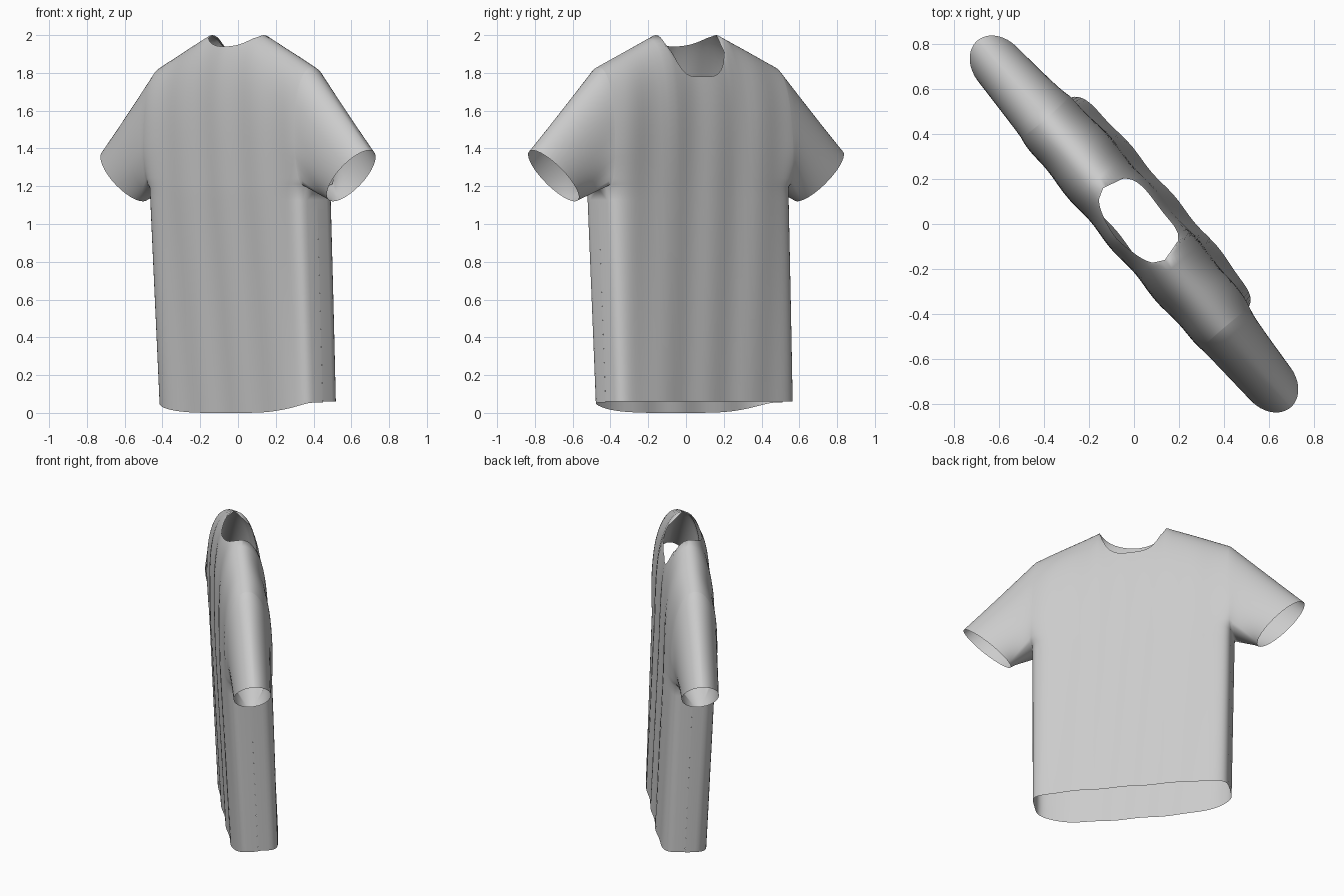
import bpy, bmesh, math
from mathutils import Vector, Matrix

if "Cube" in bpy.data.objects:
    bpy.data.objects.remove(bpy.data.objects["Cube"])

ARMPIT, NECK_U = 1.19, 0.21
bm = bmesh.new()


def lerp(a, b, f):
    return a + (b - a) * f


def add_grid(rows):
    """Skin a list of point rows with quads."""
    vs = [[bm.verts.new(p) for p in r] for r in rows]
    for a, b in zip(vs, vs[1:]):
        for i in range(len(a) - 1):
            bm.faces.new((a[i], a[i + 1], b[i + 1], b[i]))


def roof(u):
    """Shoulder line height, continued over the neck."""
    return 2.0 + (NECK_U - u) * 0.2 if u < NECK_U else lerp(2.0, 1.83, (u - NECK_U) / 0.40)


def top_edge(u, side):
    a = u / NECK_U
    if a >= 0.9999:
        return roof(u)
    return 1.78 + 0.22 * a ** 4 if side > 0 else 1.94 + 0.06 * a ** 2.5


def panel_point(s, row, side):
    """Point on the front (side=1) or back (side=-1) panel; row 0..1 torso, 1..2 chest."""
    a = abs(s)
    if row <= 1:
        hem = 0.06 if side > 0 else 0.055 * a ** 4
        z = lerp(hem, ARMPIT, row)
        w, mid, h = lerp(0.615, 0.625, row), lerp(0.065, 0.015, row), lerp(0.148, 0.155, row)
        k, top = 1.0, 1.0
    else:
        t = row - 1
        w, mid, h = lerp(0.625, 0.61, t), lerp(0.015, 0.0, t), 0.155
        u = a * 0.61
        z = lerp(ARMPIT, top_edge(u, side), t)
        tau = min(1.0, (z - ARMPIT) / (roof(u) - ARMPIT))
        top = math.sqrt(max(0.0, 1 - tau ** 4))
        k = 1 - 0.6 * min(1.0, t / 0.3) ** 0.6
    edge = max(0.0, 1 - k * a ** 6) ** (1 / 5)
    fold = 1 + 0.03 * math.sin(13 * s + 1.5 * z + side)
    return Vector((s * w, mid + side * h * edge * top * fold, z))


# Columns: even across the neck, denser toward the side seams
sn = NECK_U / 0.61
half = [sn * i / 8 for i in range(9)]
half += [lerp(sn, 1, 1 - (1 - i / 16) ** 2) for i in range(1, 17)]
cols = [-s for s in reversed(half[1:])] + half
chest = [1 + math.sin(i / 22 * math.pi / 2) ** 1.3 for i in range(23)]
torso = [i / 18 for i in range(18)]

# Front and back panels
for side in (1, -1):
    add_grid([[panel_point(s, r, side) for s in cols] for r in torso + chest])

# Sleeves: loft each armhole to a slanted oval cuff
for sx in (1, -1):
    for side in (1, -1):
        rows = []
        for r in chest:
            a = math.pi * (r - 1)
            f = (1 - math.cos(a)) / 2
            start = panel_point(sx, r, side)
            cuff = Vector((sx * lerp(0.775, 1.07, f), side * 0.115 * math.sin(a), lerp(1.12, 1.39, f)))
            rows.append([start.lerp(cuff, i / 10) for i in range(11)])
        add_grid(rows)

# Sew the seams and turn the shirt to its diagonal pose
bmesh.ops.remove_doubles(bm, verts=bm.verts, dist=0.0005)
bmesh.ops.recalc_face_normals(bm, faces=bm.faces)
bmesh.ops.transform(bm, matrix=Matrix.Rotation(math.radians(-49.5), 4, 'Z'), verts=bm.verts)
for f in bm.faces:
    f.smooth = True
mesh = bpy.data.meshes.new("t_shirt")
bm.to_mesh(mesh)
bm.free()
bpy.context.collection.objects.link(bpy.data.objects.new("t_shirt", mesh))
